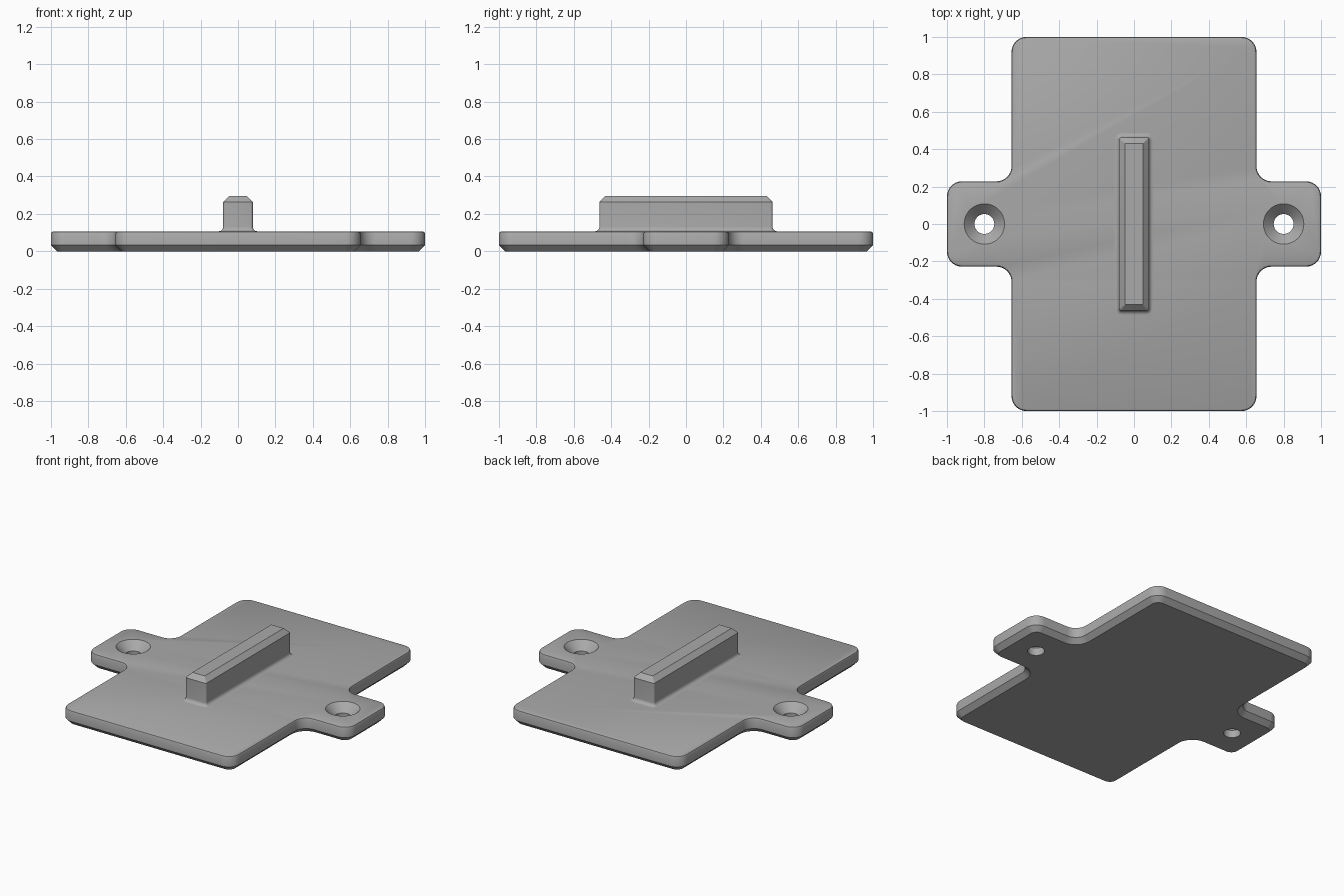
import bpy, bmesh, math
from mathutils import Vector

cube = bpy.data.objects.get("Cube")
if cube:
    bpy.data.objects.remove(cube, do_unlink=True)

grey = bpy.data.materials.new("plain grey")
grey.use_nodes = True
colour = (0.4, 0.4, 0.4, 1)
grey.diffuse_color = colour
grey.node_tree.nodes["Principled BSDF"].inputs["Base Color"].default_value = colour


def outline(corners, radius, inset, steps=8):
    """Round the corners of a counter-clockwise outline and move it inwards."""
    pts = []
    for i, c in enumerate(corners):
        c = Vector(c)
        a = (c - Vector(corners[i - 1])).normalized()
        b = (Vector(corners[(i + 1) % len(corners)]) - c).normalized()
        centre = c + (b - a) * radius
        convex = a.cross(b) > 0
        r = radius - inset if convex else radius + inset
        if r < 0.002:  # keep a tiny corner where the inset passes the radius
            centre += (b - a) * (0.002 - r)
            r = 0.002
        for k in range(steps + 1):
            t = math.pi / 2 * k / steps
            pts.append(centre + r * (a * math.sin(t) - b * math.cos(t)))
    return pts


def make_object(name, bm):
    bmesh.ops.recalc_face_normals(bm, faces=bm.faces)
    mesh = bpy.data.meshes.new(name)
    bm.to_mesh(mesh)
    bm.free()
    mesh.materials.append(grey)
    obj = bpy.data.objects.new(name, mesh)
    bpy.context.collection.objects.link(obj)
    return obj


def stack(name, loops):
    """Skin a pile of matching (points, height) loops and cap both ends."""
    bm = bmesh.new()
    rings = [[bm.verts.new((p[0], p[1], z)) for p in pts] for pts, z in loops]
    for low, high in zip(rings, rings[1:]):
        for i in range(len(low)):
            j = (i + 1) % len(low)
            bm.faces.new((low[i], low[j], high[j], high[i]))
    bm.faces.new(rings[0][::-1])
    bm.faces.new(rings[-1])
    return make_object(name, bm)


def circle(x, r, n=48):
    return [(x + r * math.cos(math.tau * i / n), r * math.sin(math.tau * i / n))
            for i in range(n)]


# Base plate with a mounting tab on each side
BODY, LENGTH, TAB, TOP = 0.655, 1.0, 0.228, 0.107
quarter = [(1.0, TAB), (BODY, TAB), (BODY, LENGTH)]
half = quarter + [(-x, y) for x, y in reversed(quarter)]
cross = half + [(-x, -y) for x, y in half]
plate_layers = [(0.033, 0), (0, 0.033), (0, TOP - 0.013), (0.004, TOP - 0.004), (0.013, TOP)]
plate = stack("base_plate", [(outline(cross, 0.08, d), z) for d, z in plate_layers])

# Countersunk screw holes through the tabs
for side, x in (("left", 0.8), ("right", -0.8)):
    cutter = stack(side + "_hole_cutter", [
        (circle(x, 0.053), -0.05), (circle(x, 0.053), TOP - 0.055),
        (circle(x, 0.108), TOP), (circle(x, 0.108), TOP + 0.05)])
    cutter.hide_render = True
    cutter.hide_viewport = True
    cut = plate.modifiers.new(side + "_hole", "BOOLEAN")
    cut.operation = "DIFFERENCE"
    cut.solver = "EXACT"
    cut.object = cutter

# Central rib with a filleted foot and chamfered top
RX, RY, FOOT = 0.079, 0.463, 0.024
rib_box = [(RX, -RY), (RX, RY), (-RX, RY), (-RX, -RY)]
rib_layers = [(-FOOT, TOP - 0.02)]
for k in range(7):
    t = math.pi / 2 * k / 6
    rib_layers.append((-FOOT * (1 - math.sin(t)), TOP + FOOT * (1 - math.cos(t))))
rib_layers += [(0, 0.264), (0.032, 0.296)]
rib = stack("centre_rib", [(outline(rib_box, 0.012, d, 4), z) for d, z in rib_layers])

# Smooth the rounded walls while keeping the edges crisp
bpy.ops.object.select_all(action="DESELECT")
for obj in (plate, rib):
    obj.select_set(True)
bpy.context.view_layer.objects.active = plate
bpy.ops.object.shade_smooth_by_angle(angle=math.radians(30))
